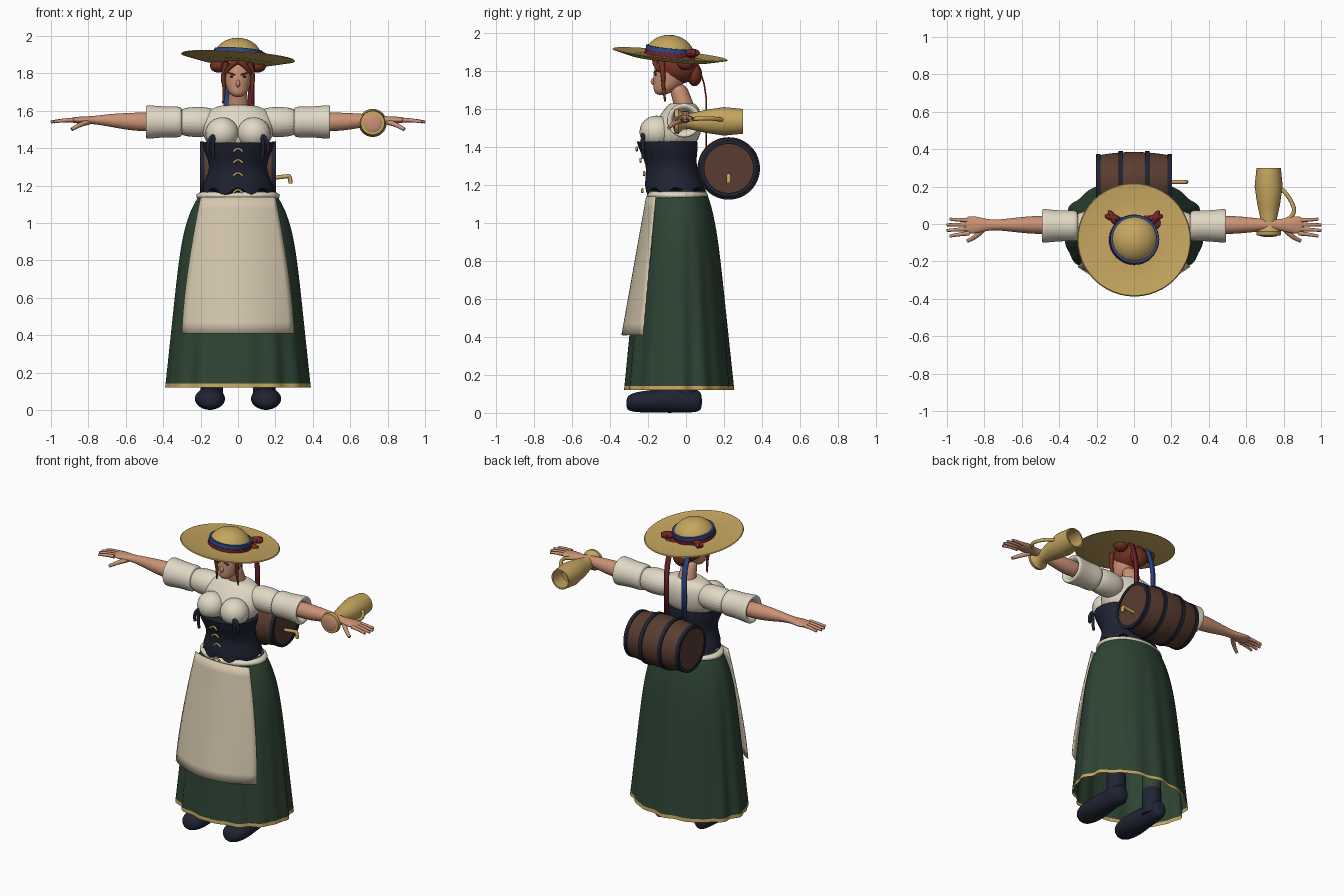
import bpy, bmesh
from math import sin, cos, pi, radians, sqrt
from mathutils import Vector

if "Cube" in bpy.data.objects:
    bpy.data.objects.remove(bpy.data.objects["Cube"])


def material(name, red, green, blue):
    mat = bpy.data.materials.new(name)
    mat.use_nodes = True
    mat.diffuse_color = (red, green, blue, 1)
    shader = mat.node_tree.nodes["Principled BSDF"]
    shader.inputs["Base Color"].default_value = mat.diffuse_color
    return mat


STRAW = material("straw gold", .56, .38, .115)
LINEN = material("blouse linen", .75, .69, .56)
CREAM = material("apron cream", .66, .57, .42)
GREEN = material("forest green", .027, .058, .034)
NAVY = material("dark navy", .014, .017, .032)
WOOD = material("barrel brown", .1, .046, .03)
SKIN = material("skin", .6, .29, .18)
HAIR = material("auburn hair", .17, .03, .016)
BLUE = material("ribbon blue", .026, .07, .26)
RED = material("ribbon red", .18, .018, .024)


def finish(name, bm, mat, soft=False):
    bmesh.ops.recalc_face_normals(bm, faces=bm.faces)
    mesh = bpy.data.meshes.new(name)
    bm.to_mesh(mesh)
    bm.free()
    mesh.materials.append(mat)
    obj = bpy.data.objects.new(name, mesh)
    bpy.context.collection.objects.link(obj)
    if soft:
        mesh.shade_smooth()
        obj.modifiers.new("Smooth", "SUBSURF").levels = 2
    else:
        bpy.ops.object.select_all(action="DESELECT")
        obj.select_set(True)
        bpy.context.view_layer.objects.active = obj
        bpy.ops.object.shade_smooth_by_angle(angle=radians(40))
    return obj


def loft(name, axis, rings, mat, at=0, side=1, count=24, caps=True, soft=True, shape=None):
    """Skin ellipses (position, second centre, two radii) along an axis; at is the first centre."""
    bm = bmesh.new()
    rows = []
    for index, (along, centre, wide, deep) in enumerate(rings):
        row = []
        for step in range(count):
            angle = 2 * pi * step / count
            scale, shift = shape(index, angle) if shape else (1, 0)
            u = at + wide * scale * cos(angle)
            v = centre + deep * scale * sin(angle)
            w = along + shift
            x, y, z = {"x": (w, u, v), "y": (u, w, v), "z": (u, v, w)}[axis]
            row.append(bm.verts.new((side * x, y, z)))
        rows.append(row)
    for lower, upper in zip(rows, rows[1:]):
        for step in range(count):
            bm.faces.new((lower[step], lower[step - 1], upper[step - 1], upper[step]))
    if caps:
        bm.faces.new(rows[0])
        bm.faces.new(rows[-1])
    return finish(name, bm, mat, soft)


def lathe(name, axis, centre, profile, mat, soft=False, **options):
    rings = [(along, centre[1], radius, radius) for along, radius in profile]
    return loft(name, axis, rings, mat, at=centre[0], soft=soft, count=24 if soft else 48, **options)


def hoop(name, axis, centre, start, end, radius, mat):
    inner = radius - .02
    profile = [(start, inner), (start, radius), (end, radius), (end, inner)]
    return lathe(name, axis, centre, profile, mat, caps=False)


def ball(name, place, radii, mat, turn=0):
    bm = bmesh.new()
    bmesh.ops.create_uvsphere(bm, u_segments=20, v_segments=12, radius=1)
    bmesh.ops.scale(bm, vec=Vector(radii), verts=bm.verts)
    obj = finish(name, bm, mat)
    obj.location, obj.rotation_euler.z = place, turn
    return obj


def tube(name, points, radius, mat, tip=1, side=1):
    curve = bpy.data.curves.new(name, "CURVE")
    curve.dimensions, curve.bevel_depth, curve.use_fill_caps = "3D", radius, True
    spline = curve.splines.new("NURBS")
    last = len(points) - 1
    spline.points.add(last)
    for index, (x, y, z) in enumerate(points):
        spline.points[index].co = (side * x, y, z, 1)
        spline.points[index].radius = 1 + (tip - 1) * index / last
    spline.use_endpoint_u, spline.order_u = True, 3
    curve.materials.append(mat)
    bpy.context.collection.objects.link(bpy.data.objects.new(name, curve))


def sheet(name, rows, mat):
    bm = bmesh.new()
    grid = [[bm.verts.new(point) for point in row] for row in rows]
    for lower, upper in zip(grid, grid[1:]):
        for k in range(len(lower) - 1):
            bm.faces.new((lower[k], lower[k + 1], upper[k + 1], upper[k]))
    finish(name, bm, mat).modifiers.new("Thickness", "SOLIDIFY").thickness = .008


def steps(count):
    return [index / count for index in range(count + 1)]


# Skirt with folds that grow downward, and a gold hem
def folds(index, angle):
    return 1 + .03 * (1 - index / 48) * (.6 * cos(12 * angle) + .5 * sin(17 * angle)), 0


skirt = loft("skirt", "z", [(.12 + 1.05 * t, -.04, .38 - .1 * t - .09 * t ** 8,
                             .285 - .1 * t - .04 * t ** 8) for t in steps(48)],
             GREEN, count=120, caps=False, soft=False, shape=folds)
skirt.data.materials.append(STRAW)
for face in skirt.data.polygons:
    face.material_index = int(face.center.z < .14)

# Apron wrapped over the front, with its waistband
apron_rows = []
for t in steps(12):
    half, front, bend = .3 - .1 * t * sqrt(t), -.34 + .13 * t, .11 - .065 * t
    apron_rows.append([(half * (2 * s - 1), front + bend * (2 * s - 1) ** 2, .41 + .73 * t)
                       for s in steps(20)])
sheet("apron", apron_rows, CREAM)
loft("apron_waistband", "z", [(1.11, -.045, .23, .165), (1.16, -.045, .23, .165),
                              (1.17, -.05, .19, .14)], LINEN)

# Blouse
loft("blouse", "z", [(1.38, -.07, .16, .12), (1.5, -.05, .2, .14), (1.59, -.02, .19, .1),
                     (1.63, -.02, .1, .07), (1.63, -.02, .05, .05)], LINEN)


# Corset with a tabbed lower edge and front lacing
def tabs(index, angle):
    return 1, 0 if index else .02 * cos(8 * angle)


loft("corset", "z", [(1.17 + .26 * t, -.055 - .045 * t, .172 + .017 * cos(2 * pi * t),
                      .147 + .012 * cos(2 * pi * t)) for t in steps(8)],
     NAVY, count=48, soft=False, shape=tabs)
for z, y in ((1.39, -.26), (1.33, -.24), (1.26, -.22), (1.17, -.23)):
    tube("corset_lacing", [(-.025, y, z - .01), (0, y, z + .025), (.025, y, z - .01)], .006, STRAW)

# Head, neck and face
loft("neck", "z", [(1.58, 0, .07, .06), (1.65, -.02, .05, .05), (1.74, -.05, .05, .05)], SKIN)
loft("head", "z", [(1.673, -.13, .02, .02), (1.69, -.12, .045, .05), (1.72, -.095, .063, .077),
                   (1.8, -.07, .08, .103), (1.87, -.06, .07, .09), (1.9, -.06, .04, .05)], SKIN)
ball("nose", (0, -.168, 1.745), (.012, .018, .02), SKIN)
ball("lips", (0, -.158, 1.713), (.02, .007, .006), RED)

# Hair with back knot
ball("hair", (0, -.045, 1.82), (.09, .11, .09), HAIR)
ball("hair_knot", (0, .045, 1.78), (.06, .04, .06), HAIR)

# Straw hat with its bands, tilted together
dome = [(.11 * cos(pi / 2 * t), .13 * sin(pi / 2 * t)) for t in steps(10)[1:]]
brim = [(-.005, .2), (.01, .3), (.005, .305), (-.02, .2), (-.02, .1)]
for part in (lathe("hat", "z", (0, 0), dome + brim, STRAW),
             hoop("hat_blue_band", "z", (0, 0), .022, .046, .13, BLUE),
             hoop("hat_red_band", "z", (0, 0), 0, .022, .134, RED)):
    part.location, part.rotation_euler = (0, -.085, 1.88), (-.1, .067, 0)

# Hat ribbons trailing down the back
for name, x, mat in (("blue_ribbon", -.06, BLUE), ("red_ribbon", .07, RED)):
    path = ((.03, 1.88), (.07, 1.83), (.1, 1.73), (.11, 1.66), (.11, 1.39))
    sheet(name, [[(x - .017, y, z), (x + .017, y, z)] for y, z in path], mat)

# Parts repeated on both sides
for side, tag in ((1, "left_"), (-1, "right_")):
    # Bust, sleeve and cuff
    ball(tag + "bust", (side * .085, -.155, 1.48), (.09, .09, .085), LINEN)
    shoulder = (-.01, 1.54)
    lathe(tag + "sleeve", "x", shoulder, [(.1, .07), (.2, .085), (.34, .075)], LINEN, True, side=side)
    lathe(tag + "cuff", "x", shoulder, [(.3, .06), (.3, .087), (.38, .08), (.48, .092), (.495, .09),
                                        (.49, .06), (.44, .05)], LINEN, True, side=side)
    # Arm, hand and fingers
    loft(tag + "arm", "x", [(.4, 1.54, .05, .05), (.55, 1.54, .05, .052), (.7, 1.55, .03, .032),
                            (.78, 1.55, .027, .02), (.85, 1.55, .05, .02), (.91, 1.55, .045, .01)],
         SKIN, at=-.005, side=side)
    for t in steps(3):
        y, end = -.05 + .07 * t, .985 + .018 * sin(pi * t)
        tube(tag + "finger", [(.88, y, 1.55), (.94, y * 1.1, 1.55), (end, y * 1.3, 1.54)],
             .012, SKIN, .65, side)
    tube(tag + "thumb", [(.8, -.02, 1.54), (.84, -.07, 1.53), (.89, -.09, 1.5)], .016, SKIN, .6, side)
    # Eye, brow, locks, side bun and hat bow
    ball(tag + "eye", (side * .031, -.158, 1.782), (.012, .006, .006), NAVY)
    tube(tag + "brow", [(.014, -.167, 1.79), (.034, -.164, 1.8), (.05, -.15, 1.8)],
         .004, HAIR, side=side)
    tube(tag + "fringe", [(0, -.15, 1.87), (.035, -.18, 1.85), (.07, -.14, 1.8)], .02, HAIR, .4, side)
    tube(tag + "lock", [(.06, -.13, 1.86), (.085, -.12, 1.78), (.07, -.12, 1.72), (.08, -.11, 1.64)],
         .017, HAIR, .3, side)
    ball(tag + "hair_bun", (side * .105, 0, 1.84), (.045, .045, .036), HAIR)
    for turn in (.2, 1.1):
        ball(tag + "hat_bow", (side * .115, .035, 1.895), (.042, .018, .022), RED, side * turn)
    # Corset ties
    for x, low in ((.13, 1.34), (.16, 1.38)):
        tube(tag + "corset_tie", [(.125, -.22, 1.47), (x + .01, -.235, 1.44), (x, -.225, low)],
             .012, NAVY, .7, side)
    # Legs and boots
    leg = (side * .14, 0)
    lathe(tag + "leg", "z", leg, [(.16, .055), (.9, .07)], GREEN)
    lathe(tag + "boot_shaft", "z", leg, [(.04, .06), (.2, .06), (.24, .05)], NAVY)
    loft(tag + "boot", "y", [(-.315, .05, .03, .03), (-.29, .055, .07, .05), (-.2, .06, .088, .06),
                             (-.08, .065, .065, .065), (.06, .065, .055, .065), (.085, .06, .03, .04)],
         NAVY, at=.15, side=side)

# Barrel carried on the back, with hoops and tap
barrel_centre = (.225, 1.287)


def bulge(x):
    return .16 - x * x / 2


lathe("barrel", "x", barrel_centre, [(x, bulge(x)) for x in (.38 * t - .19 for t in steps(16))], WOOD)
for x in (-.19, -.07, .07, .19):
    hoop("barrel_hoop", "x", barrel_centre, x - .012, x + .012, bulge(x) + .007, NAVY)
tube("barrel_tap", [(.18, .225, 1.24), (.26, .225, 1.25), (.28, .225, 1.25), (.28, .225, 1.21)],
     .011, STRAW)

# Tankard lying along the left wrist
lathe("tankard", "y", (.72, 1.535), [(-.062, .05), (-.06, .064), (-.04, .067), (-.02, .045), (.01, .04),
                                     (.1, .06), (.2, .075), (.3, .065), (.3, .056), (.2, .06)], STRAW)
ball("tankard_base", (.72, -.058, 1.535), (.053, .012, .053), SKIN)
tube("tankard_handle", [(.77, .2, 1.54), (.82, .17, 1.55), (.88, .03, 1.55), (.75, 0, 1.54)], .011, STRAW)
